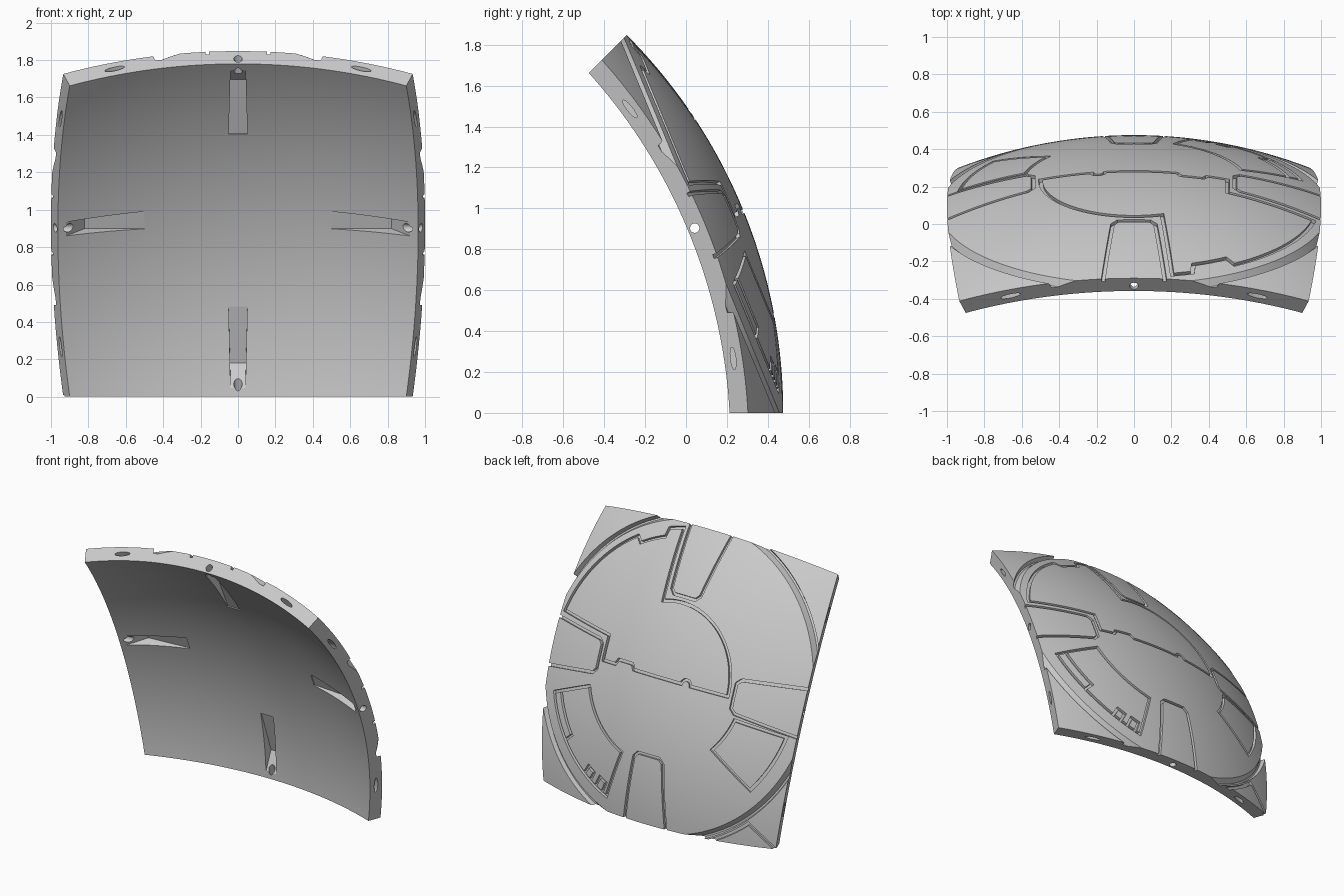
import bpy, bmesh
from math import sin, cos, tan, pi, radians, sqrt, ceil
from mathutils import Vector

cube = bpy.data.objects.get("Cube")
if cube:
    bpy.data.objects.remove(cube)

HALF = pi / 8                      # the panel spans 45 degrees each way
R_OUT, R_IN = 1 / sin(HALF), 2.517
CENTRE_Y = -2.1377
GROOVE_W, GROOVE_D = 0.02, 0.02


def world(x, v, w):
    """Panel frame (across, up the panel, outward) to world."""
    return Vector((x, CENTRE_Y + w * cos(HALF) - v * sin(HALF),
                   w * sin(HALF) + v * cos(HALF)))


def on_sphere(x, v, r):
    w = sqrt(R_OUT ** 2 - x * x - v * v)
    k = r / R_OUT
    return world(x * k, v * k, w * k)


def polar(r, deg):
    return Vector((r * cos(radians(deg)), r * sin(radians(deg))))


def arc(r, a0, a1, centre=(0, 0), step=3):
    n = max(1, ceil(abs(a1 - a0) / step))
    return [Vector(centre) + polar(r, a0 + (a1 - a0) * i / n) for i in range(n + 1)]


def loft(bm, rings, closed=False):
    """Skin a series of rings, capping the ends unless closed."""
    rows = [[bm.verts.new(p) for p in ring] for ring in rings]
    n = len(rows[0])
    for i in range(len(rows) if closed else len(rows) - 1):
        a, b = rows[i], rows[(i + 1) % len(rows)]
        for j in range(n):
            bm.faces.new((a[j], a[(j + 1) % n], b[(j + 1) % n], b[j]))
    if not closed:
        bm.faces.new(rows[0])
        bm.faces.new(rows[-1])


def groove(bm, points, closed=False):
    """Sweep a square section along a path laid on the outer surface."""
    pts = [Vector(p) for p in points]
    path = []
    for i in range(len(pts) if closed else len(pts) - 1):
        a, b = pts[i], pts[(i + 1) % len(pts)]
        n = max(1, ceil((b - a).length / 0.06))
        path += [a.lerp(b, j / n) for j in range(n)]
    if not closed:
        path.append(pts[-1])
    rings = []
    for i, p in enumerate(path):
        before = path[i - 1] if closed or i else None
        after = path[(i + 1) % len(path)] if closed or i < len(path) - 1 else None
        d0 = (p - before).normalized() if before else (after - p).normalized()
        d1 = (after - p).normalized() if after else d0
        n0, n1 = Vector((-d0.y, d0.x)), Vector((-d1.y, d1.x))
        m = (n0 + n1).normalized()
        off = m * (GROOVE_W / 2 / max(0.5, m.dot(n0)))
        rings.append([on_sphere(*(p + off), R_OUT - GROOVE_D), on_sphere(*(p - off), R_OUT - GROOVE_D),
                      on_sphere(*(p - off), R_OUT + GROOVE_D), on_sphere(*(p + off), R_OUT + GROOVE_D)])
    loft(bm, rings, closed)


def edge_place(side, s, h, w):
    """Point s out toward one of the four edges, h along that edge."""
    c, k = cos(side * pi / 2), sin(side * pi / 2)
    return world(s * c - h * k, s * k + h * c, w)


def finish(name, bm):
    bmesh.ops.recalc_face_normals(bm, faces=bm.faces[:])
    mesh = bpy.data.meshes.new(name)
    bm.to_mesh(mesh)
    bm.free()
    obj = bpy.data.objects.new(name, mesh)
    bpy.context.scene.collection.objects.link(obj)
    return obj


# Curved shell: a slab bent onto two concentric spheres
bm = bmesh.new()
bmesh.ops.create_grid(bm, x_segments=48, y_segments=48, size=HALF)
top = bmesh.ops.extrude_face_region(bm, geom=bm.faces[:])["geom"]
bmesh.ops.translate(bm, vec=(0, 0, 1), verts=[g for g in top if isinstance(g, bmesh.types.BMVert)])
for vert in bm.verts:
    r = R_OUT if vert.co.z > 0.5 else R_IN
    d = Vector((tan(vert.co.x), tan(vert.co.y), 1)).normalized() * r
    vert.co = world(*d)
panel = finish("curved_wall_panel", bm)

cutters = []

# Main grooves: four edge hatches, the large hatch and two curved hatches
bm = bmesh.new()
hatch = [(1.06, -0.172), (0.57, -0.115), (0.54, -0.085), (0.54, 0.085), (0.57, 0.115), (1.06, 0.172)]
for side in range(4):
    c, k = cos(side * pi / 2), sin(side * pi / 2)
    groove(bm, [(s * c - h * k, s * k + h * c) for s, h in hatch])
BASE = -0.015
groove(bm, arc(0.5, 181.7, 72.5) + arc(0.985, 78, 71.5) + arc(0.93, 70, 58)
       + arc(0.985, 57, 12.5)
       + [(0.5, 0.155), (0.5, BASE), (0.39, BASE), (0.37, 0.02), (0.25, 0.02), (0.23, BASE)]
       + arc(0.035, 0, 180, (-0.19, BASE), 30), True)
groove(bm, arc(0.6, 195, 220) + arc(0.95, 218, 191), True)
groove(bm, arc(0.61, -20, -69) + arc(0.95, -70, -20), True)
cutters.append(finish("main_groove_cutter", bm))

# Small grooves: steps inside the curved hatch and a corner triangle
bm = bmesh.new()
groove(bm, arc(0.88, -20, -40) + [polar(0.95, -40)])
groove(bm, [polar(0.95, -56)] + arc(0.88, -56, -60) + [polar(0.95, -60)])
groove(bm, [polar(0.95, -63.5)] + arc(0.87, -63.5, -67.5) + [polar(0.95, -67.5)])
groove(bm, arc(1.105, 250, 227) + [(-0.96, -0.955)])
cutters.append(finish("small_groove_cutter", bm))

# Ring channel with a sloped inner side
bm = bmesh.new()
profile = [(1.023, 0.02), (1.04, 0), (1.07, -0.033), (1.082, -0.033), (1.086, 0.02)]
loft(bm, [[on_sphere(*polar(rho, a * 2.5), R_OUT + dr) for rho, dr in profile]
          for a in range(144)], True)
cutters.append(finish("ring_channel_cutter", bm))

# Wedge recesses on the inner side
bm = bmesh.new()
wedge = [(0.5, 2.3, 0.05), (0.92, 2.3, 0.04), (0.92, 2.343, 0.04), (0.82, 2.45, 0.042), (0.5, 2.473, 0.05)]
for side in range(4):
    loft(bm, [[edge_place(side, s, f * h, w) for s, w, h in wedge] for f in (-1, 1)])
cutters.append(finish("wedge_recess_cutter", bm))

# Round pin hole and two lens slots in each edge
bm = bmesh.new()


def edge_hole(side, s0, s1, h, w, long, thin, tilt):
    ring = []
    for i in range(24):
        a, b = long * cos(i * pi / 12), thin * sin(i * pi / 12)
        ring.append((h + a * cos(tilt) - b * sin(tilt), w + a * sin(tilt) + b * cos(tilt)))
    loft(bm, [[edge_place(side, s, p, q) for p, q in ring] for s in (s0, s1)])


for side in range(4):
    edge_hole(side, 0.87, 1.08, 0, 2.36, 0.023, 0.023, 0)
    for f in (-1, 1):
        edge_hole(side, 0.89, 1.02, f * 0.66, 2.29, 0.055, 0.013, -f * 0.28)
cutters.append(finish("edge_hole_cutter", bm))

# Cut everything, then drop the cutters
bpy.context.view_layer.objects.active = panel
panel.select_set(True)
for cutter in cutters:
    cutter.hide_render = True
    mod = panel.modifiers.new(cutter.name, 'BOOLEAN')
    mod.operation, mod.solver, mod.object = 'DIFFERENCE', 'EXACT', cutter
    bpy.ops.object.modifier_apply(modifier=mod.name)
for cutter in cutters:
    bpy.data.objects.remove(cutter)

# Plain grey finish
grey = bpy.data.materials.new("plain_grey")
grey.use_nodes = True
colour = (0.6, 0.6, 0.6, 1)
grey.diffuse_color = colour
grey.node_tree.nodes["Principled BSDF"].inputs["Base Color"].default_value = colour
panel.data.materials.clear()
panel.data.materials.append(grey)
bpy.ops.object.shade_smooth_by_angle(angle=radians(30))
